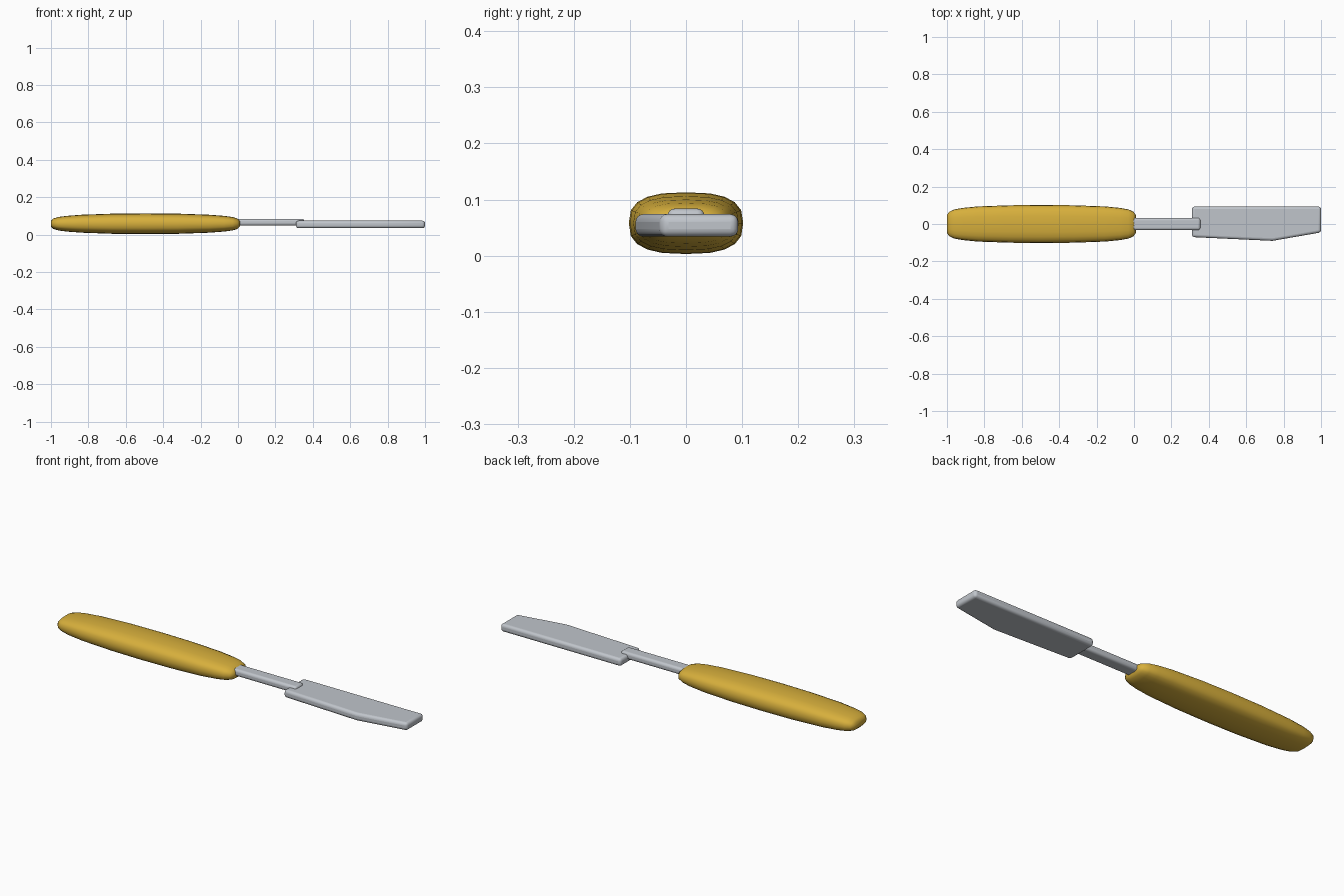
import bpy, bmesh, math

if "Cube" in bpy.data.objects:
    bpy.data.objects.remove(bpy.data.objects["Cube"])

def material(name, col):
    m = bpy.data.materials.new(name)
    m.diffuse_color = (*col, 1)
    m.use_nodes = True
    m.node_tree.nodes["Principled BSDF"].inputs["Base Color"].default_value = m.diffuse_color
    return m

yellow = material("handle yellow", (0.68, 0.43, 0.045))
steel = material("steel grey", (0.53, 0.56, 0.60))

def finish(name, bm, mat, angle):
    bmesh.ops.recalc_face_normals(bm, faces=bm.faces)
    me = bpy.data.meshes.new(name)
    bm.to_mesh(me)
    bm.free()
    me.materials.append(mat)
    ob = bpy.data.objects.new(name, me)
    bpy.context.collection.objects.link(ob)
    bpy.ops.object.select_all(action='DESELECT')
    ob.select_set(True)
    bpy.context.view_layer.objects.active = ob
    bpy.ops.object.shade_smooth_by_angle(angle=math.radians(angle))
    return ob

def bevel(ob, width):
    b = ob.modifiers.new("rounded edges", 'BEVEL')
    b.width = width
    b.segments = 4
    b.limit_method = 'ANGLE'
    b.angle_limit = math.radians(30)

def plate(name, outline, z0, z1, width):
    # extruded outline with rounded edges
    bm = bmesh.new()
    lo = [bm.verts.new((x, y, z0)) for x, y in outline]
    hi = [bm.verts.new((x, y, z1)) for x, y in outline]
    bm.faces.new(lo)
    bm.faces.new(hi)
    n = len(outline)
    for i in range(n):
        j = (i + 1) % n
        bm.faces.new((lo[i], lo[j], hi[j], hi[i]))
    bevel(finish(name, bm, steel, 40), width)

# handle: superellipse rings lofted along x (offset from middle, half width, half height)
half = [(0.505, 0.048, 0.015), (0.492, 0.066, 0.028), (0.465, 0.078, 0.036),
        (0.42, 0.086, 0.042), (0.34, 0.094, 0.048), (0.17, 0.100, 0.054)]
rings = [(-x, w, h) for x, w, h in half] + [(0, 0.102, 0.055)] + half[::-1]
N = 20
def power(v):
    return math.copysign(abs(v) ** (2 / 2.7), v)

bm = bmesh.new()
loops = []
for x, w, h in rings:
    loops.append([bm.verts.new((x - 0.495, w * power(math.cos(2 * math.pi * i / N)),
                                0.058 + h * power(math.sin(2 * math.pi * i / N))))
                  for i in range(N)])
for a, b in zip(loops, loops[1:]):
    for i in range(N):
        j = (i + 1) % N
        bm.faces.new((a[i], a[j], b[j], b[i]))
bm.faces.new(loops[0])
bm.faces.new(loops[-1])
finish("handle", bm, yellow, 50)

# shaft between handle and blade
plate("shaft", [(-0.05, -0.033), (0.355, -0.033), (0.355, 0.033), (-0.05, 0.033)],
      0.048, 0.084, 0.013)

# blade with angled cutting edge
plate("blade", [(0.31, -0.070), (0.74, -0.090), (1.0, -0.045), (1.0, 0.093), (0.31, 0.093)],
      0.034, 0.074, 0.014)
